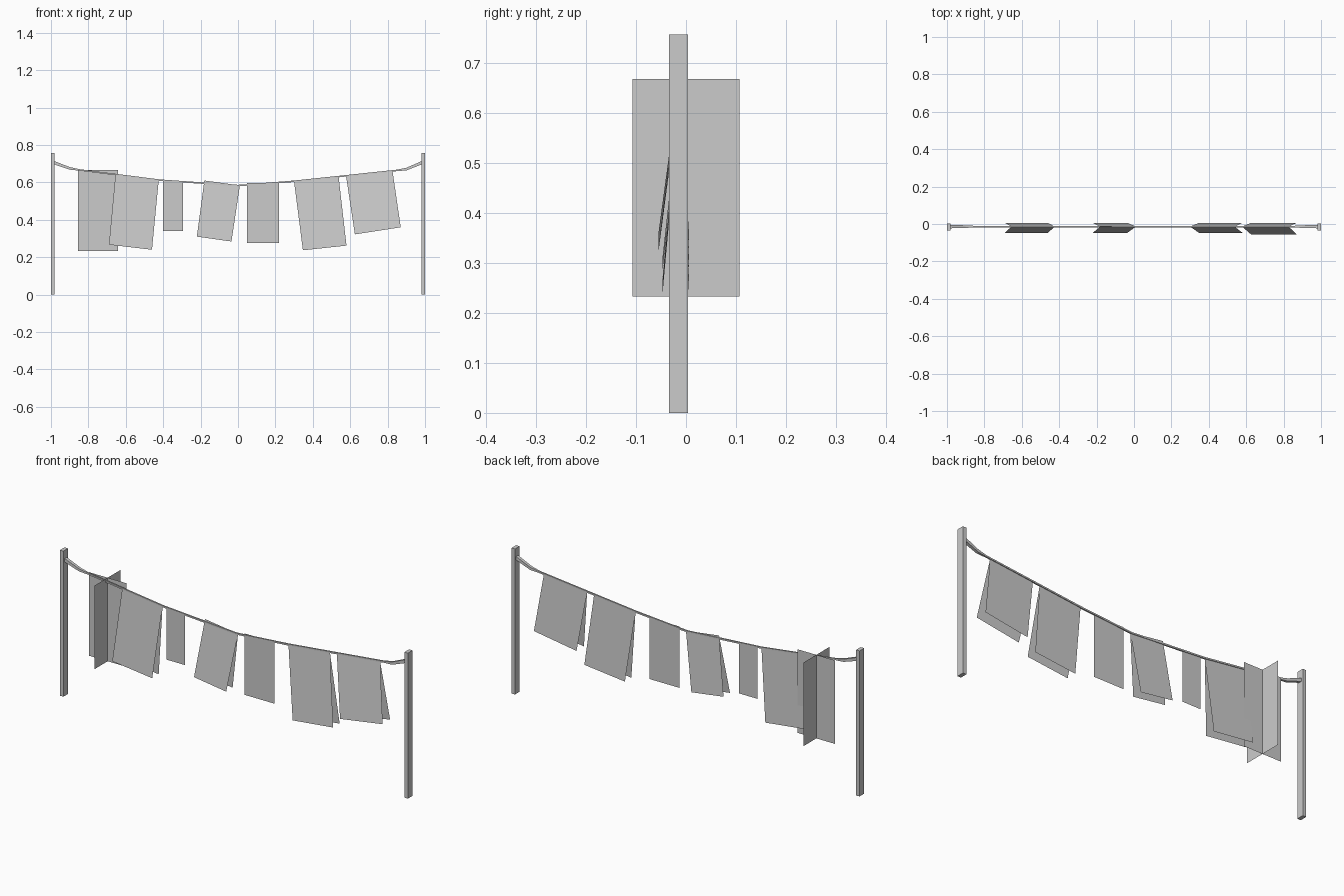
import bpy
from mathutils import Vector

cube = bpy.data.objects.get("Cube")
if cube:
    bpy.data.objects.remove(cube, do_unlink=True)

GREY = (0.6, 0.6, 0.6, 1)
grey = bpy.data.materials.new("plain grey")
grey.use_nodes = True
grey.diffuse_color = GREY
grey.node_tree.nodes["Principled BSDF"].inputs["Base Color"].default_value = GREY

LINE_Y = -0.014


def add_mesh(name, verts, faces):
    mesh = bpy.data.meshes.new(name)
    mesh.from_pydata([tuple(v) for v in verts], [], faces)
    mesh.materials.append(grey)
    obj = bpy.data.objects.new(name, mesh)
    bpy.context.collection.objects.link(obj)
    return obj


# Square end posts
for side, name in ((-1, "right_post"), (1, "left_post")):
    bpy.ops.mesh.primitive_cube_add(size=1, location=(side * 0.99, -0.015, 0.378))
    post = bpy.context.object
    post.name = name
    post.scale = (0.02, 0.038, 0.756)
    post.data.materials.append(grey)

# Sagging line: a square tube, thicker at the knotted ends
path = [(-0.985, 0.706, 0.009), (-0.9, 0.675, 0.007), (-0.85, 0.667, 0.004),
        (-0.42, 0.612, 0.004), (0, 0.583, 0.004), (0.06, 0.587, 0.004),
        (0.3, 0.606, 0.004), (0.85, 0.664, 0.004), (0.9, 0.671, 0.007),
        (0.985, 0.706, 0.009)]
verts, faces = [], []
for x, z, r in path:
    verts += [(x, LINE_Y - r, z - r), (x, LINE_Y + r, z - r),
              (x, LINE_Y + r, z + r), (x, LINE_Y - r, z + r)]
for ring in range(len(path) - 1):
    a = ring * 4
    faces += [(a + i, a + (i + 1) % 4, a + 4 + (i + 1) % 4, a + 4 + i) for i in range(4)]
add_mesh("washing_line", verts, faces)


# Cloths folded over the line: two sheets joined along the top edge
def folded_cloth(name, top_a, top_b, low_b, low_a, front_y=-0.047, back_y=0.006):
    verts = [Vector((x, LINE_Y, z)) for x, z in (top_a, top_b)]
    for y in (front_y, back_y):
        verts += [Vector((x, y, z)) for x, z in (low_b, low_a)]
    add_mesh(name, verts, [(3, 2, 1, 0), (0, 1, 4, 5)])


folded_cloth("folded_towel", (-0.655, 0.645), (-0.424, 0.612), (-0.46, 0.24), (-0.69, 0.267))
folded_cloth("folded_shirt", (-0.18, 0.61), (0.01, 0.584), (-0.035, 0.284), (-0.22, 0.31))
folded_cloth("folded_sheet", (0.3, 0.603), (0.538, 0.63), (0.58, 0.262), (0.347, 0.237))
folded_cloth("folded_blanket", (0.578, 0.632), (0.826, 0.662), (0.87, 0.36), (0.625, 0.322),
             front_y=-0.055)


# Single flat cloths and the pair of crossed upright sheets
def flat_cloth(name, half, low, high, x=0, y=LINE_Y, along_y=False):
    d = Vector((0, half, 0)) if along_y else Vector((half, 0, 0))
    c = Vector((x, y, 0))
    corners = [c - d, c + d, c + d, c - d]
    heights = (low, low, high, high)
    add_mesh(name, [v + Vector((0, 0, h)) for v, h in zip(corners, heights)], [(0, 1, 2, 3)])


flat_cloth("narrow_cloth", 0.053, 0.34, 0.607, x=-0.347)
flat_cloth("square_cloth", 0.086, 0.277, 0.596, x=0.134)
flat_cloth("crossed_sheet_wide", 0.107, 0.233, 0.667, x=-0.749, y=0)
flat_cloth("crossed_sheet_deep", 0.107, 0.233, 0.667, x=-0.749, y=0, along_y=True)
